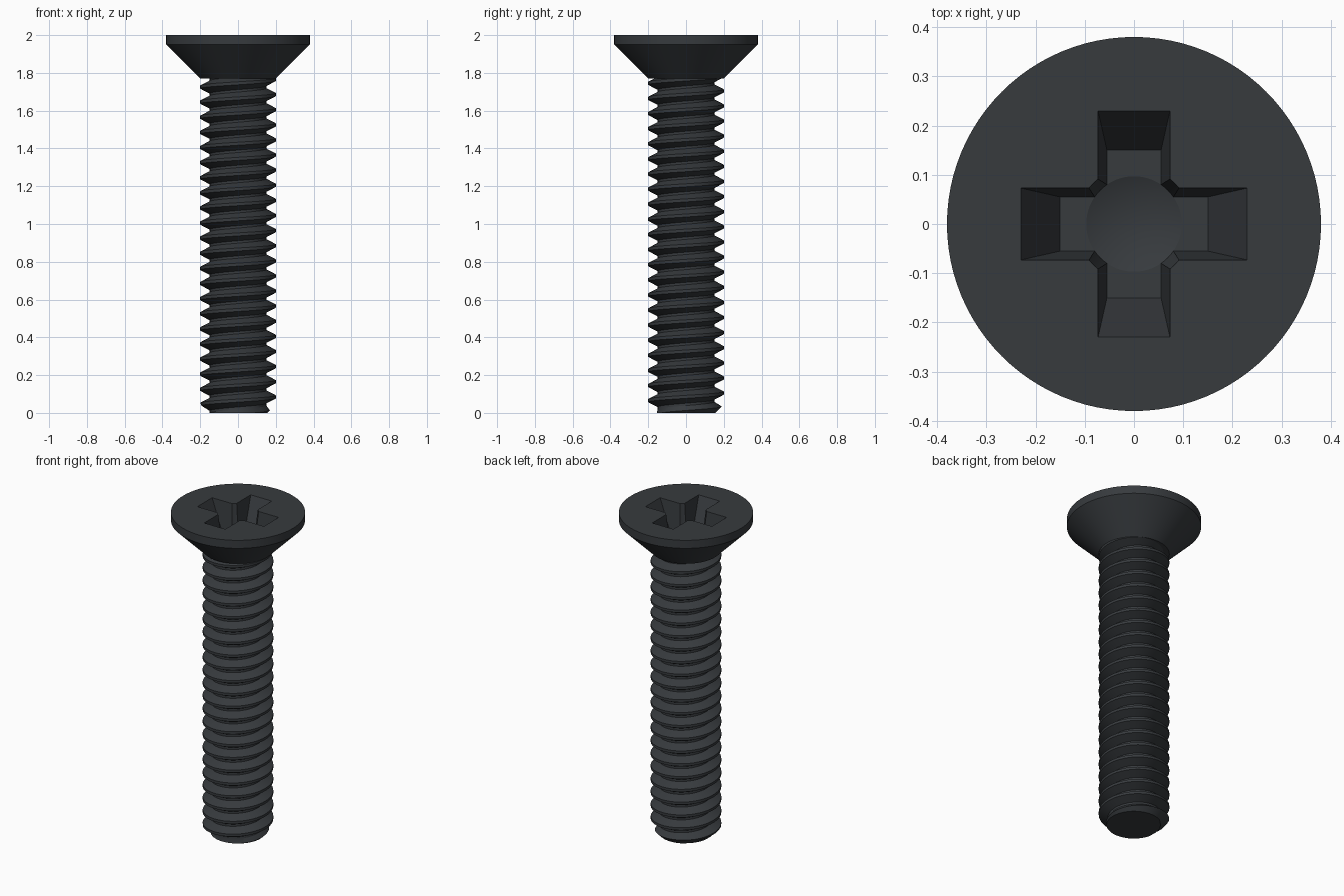
import bpy, bmesh
from math import sin, cos, pi, radians, hypot

if "Cube" in bpy.data.objects:
    bpy.data.objects.remove(bpy.data.objects["Cube"])

dark = bpy.data.materials.new("dark_steel")
dark.diffuse_color = (0.038, 0.043, 0.048, 1)
dark.use_nodes = True
dark.node_tree.nodes["Principled BSDF"].inputs["Base Color"].default_value = dark.diffuse_color


def make_object(name, bm):
    bmesh.ops.recalc_face_normals(bm, faces=bm.faces)
    mesh = bpy.data.meshes.new(name)
    bm.to_mesh(mesh)
    bm.free()
    ob = bpy.data.objects.new(name, mesh)
    bpy.context.collection.objects.link(ob)
    mesh.materials.append(dark)
    return ob


def activate(ob):
    bpy.ops.object.select_all(action='DESELECT')
    ob.select_set(True)
    bpy.context.view_layer.objects.active = ob


def lathe(name, profile, segs=96):
    """Revolve (radius, z) points; zero radius becomes a pole."""
    bm = bmesh.new()
    rings = [[bm.verts.new((r * cos(2 * pi * j / segs), r * sin(2 * pi * j / segs), z))
              for j in range(segs)] if r else [bm.verts.new((0, 0, z))]
             for r, z in profile]
    for a, b in zip(rings, rings[1:]):
        for j in range(segs):
            k = (j + 1) % segs
            if len(a) == 1:
                bm.faces.new((a[0], b[j], b[k]))
            elif len(b) == 1:
                bm.faces.new((a[j], a[k], b[0]))
            else:
                bm.faces.new((a[j], a[k], b[k], b[j]))
    for ring in (rings[0], rings[-1]):
        if len(ring) > 1:
            bm.faces.new(ring)
    return make_object(name, bm)


def tapered_box(name, bottom, top, z0, z1):
    bm = bmesh.new()
    bmesh.ops.create_cube(bm, size=2)
    for v in bm.verts:
        hx, hy = top if v.co.z > 0 else bottom
        v.co = (v.co.x * hx, v.co.y * hy, z1 if v.co.z > 0 else z0)
    return make_object(name, bm)


# Threaded shaft: right-handed helical sweep, trimmed flat at both ends
PITCH, PHASE, CREST, ROOT, SEGS, TOP = 0.08, 0.005, 0.2, 0.15, 64, 1.775
tooth = [(-0.42, ROOT), (-0.1, CREST), (0.1, CREST), (0.42, ROOT)]
bm = bmesh.new()
columns = []
for j in range(SEGS + 1):
    t = j / SEGS
    a = 2 * pi * t
    columns.append([bm.verts.new((r * cos(a), r * sin(a), PHASE + PITCH * (k + f + t)))
                    for k in range(-3, 25) for f, r in tooth])
for c, d in zip(columns, columns[1:]):
    for i in range(len(c) - 1):
        bm.faces.new((c[i], d[i], d[i + 1], c[i + 1]))
bmesh.ops.remove_doubles(bm, verts=bm.verts, dist=1e-5)
for z, upper in ((0, False), (TOP, True)):
    bmesh.ops.bisect_plane(bm, geom=bm.verts[:] + bm.edges[:] + bm.faces[:], dist=1e-6,
                           plane_co=(0, 0, z), plane_no=(0, 0, 1),
                           clear_inner=not upper, clear_outer=upper)
# Chamfer the lead-in of the thread
for v in bm.verts:
    r, limit = hypot(v.co.x, v.co.y), 0.155 + v.co.z
    if r > limit:
        v.co.x *= limit / r
        v.co.y *= limit / r
end = [e for e in bm.edges if e.is_boundary and all(abs(v.co.z) < 1e-4 for v in e.verts)]
bmesh.ops.holes_fill(bm, edges=end, sides=0)
shaft = make_object("threaded_shaft", bm)

# Countersunk head
head = lathe("countersunk_head", [(0.2, 1.77), (0.38, 1.95), (0.38, 2.0)])

# Cross recess: two tapered slots and a tapered centre with a conical bottom
FLOOR, OVER = 1.82, 2.02
grow = (OVER - FLOOR) / (2.0 - FLOOR)
long_h, wide_h = 0.15 + 0.08 * grow, 0.055 + 0.018 * grow
cutters = [
    tapered_box("slot_x_cutter", (0.15, 0.055), (long_h, wide_h), FLOOR, OVER),
    tapered_box("slot_y_cutter", (0.055, 0.15), (wide_h, long_h), FLOOR, OVER),
    lathe("centre_cutter", [(0, 1.779), (0.097, FLOOR), (0.097 + 0.021 * grow, OVER + 0.01)], 64),
]
activate(head)
for c in cutters:
    c.hide_render = True
    m = head.modifiers.new("recess", 'BOOLEAN')
    m.operation, m.solver, m.object = 'DIFFERENCE', 'EXACT', c
    bpy.ops.object.modifier_apply(modifier=m.name)
    bpy.data.objects.remove(c)

for ob in (shaft, head):
    activate(ob)
    bpy.ops.object.shade_smooth_by_angle(angle=radians(18))
